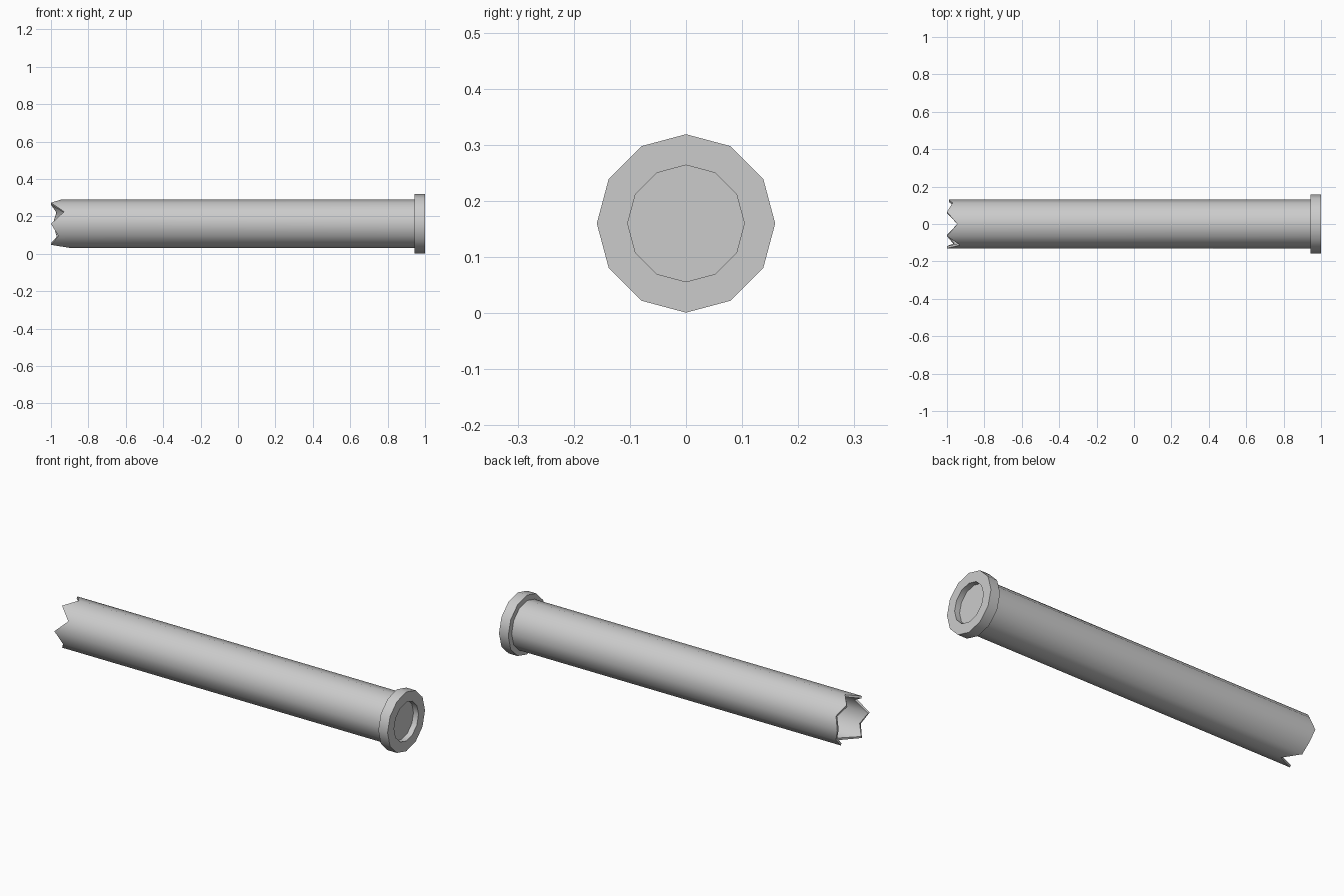
import bpy, bmesh, math

if "Cube" in bpy.data.objects:
    bpy.data.objects.remove(bpy.data.objects["Cube"])

SIDES = 12
AXIS_Z = 0.16
# how far each rim corner is broken back, clockwise from the top towards +y
CHIPS = [0.055, 0.0, 0.03, 0.01, 0.03, 0.035, 0.11, 0.0, 0.04, 0.0, 0.07, 0.0]
NONE = [0.0] * SIDES


def lathe(name, profile, cap_end=False, loop=False):
    """Skin rings of (x, radius, chips) along the x axis."""
    bm = bmesh.new()
    rings = []
    for x, r, chips in profile:
        ring = []
        for i in range(SIDES):
            a = 2 * math.pi * i / SIDES
            ring.append(bm.verts.new((x + chips[i], r * math.sin(a), AXIS_Z + r * math.cos(a))))
        rings.append(ring)
    pairs = list(zip(rings, rings[1:]))
    if loop:
        pairs.append((rings[-1], rings[0]))
    for a, b in pairs:
        for i in range(SIDES):
            j = (i + 1) % SIDES
            bm.faces.new((a[i], a[j], b[j], b[i]))
    if cap_end:
        bm.faces.new(rings[-1])
    bmesh.ops.recalc_face_normals(bm, faces=bm.faces)
    mesh = bpy.data.meshes.new(name)
    bm.to_mesh(mesh)
    bm.free()
    obj = bpy.data.objects.new(name, mesh)
    bpy.context.collection.objects.link(obj)
    bpy.ops.object.select_all(action='DESELECT')
    obj.select_set(True)
    bpy.context.view_layer.objects.active = obj
    bpy.ops.object.shade_smooth_by_angle(angle=math.radians(40))
    return obj


# pipe with a jagged broken end, hollow inside
lathe("broken_pipe", [
    (0.945, 0.13, NONE),
    (-1.0, 0.13, CHIPS),
    (-1.0, 0.118, CHIPS),
    (0.945, 0.118, NONE),
])

# end collar with a shallow closed recess
lathe("end_collar", [
    (0.945, 0.118, NONE),
    (0.945, 0.159, NONE),
    (1.0, 0.159, NONE),
    (1.0, 0.104, NONE),
    (0.97, 0.104, NONE),
], cap_end=True)
